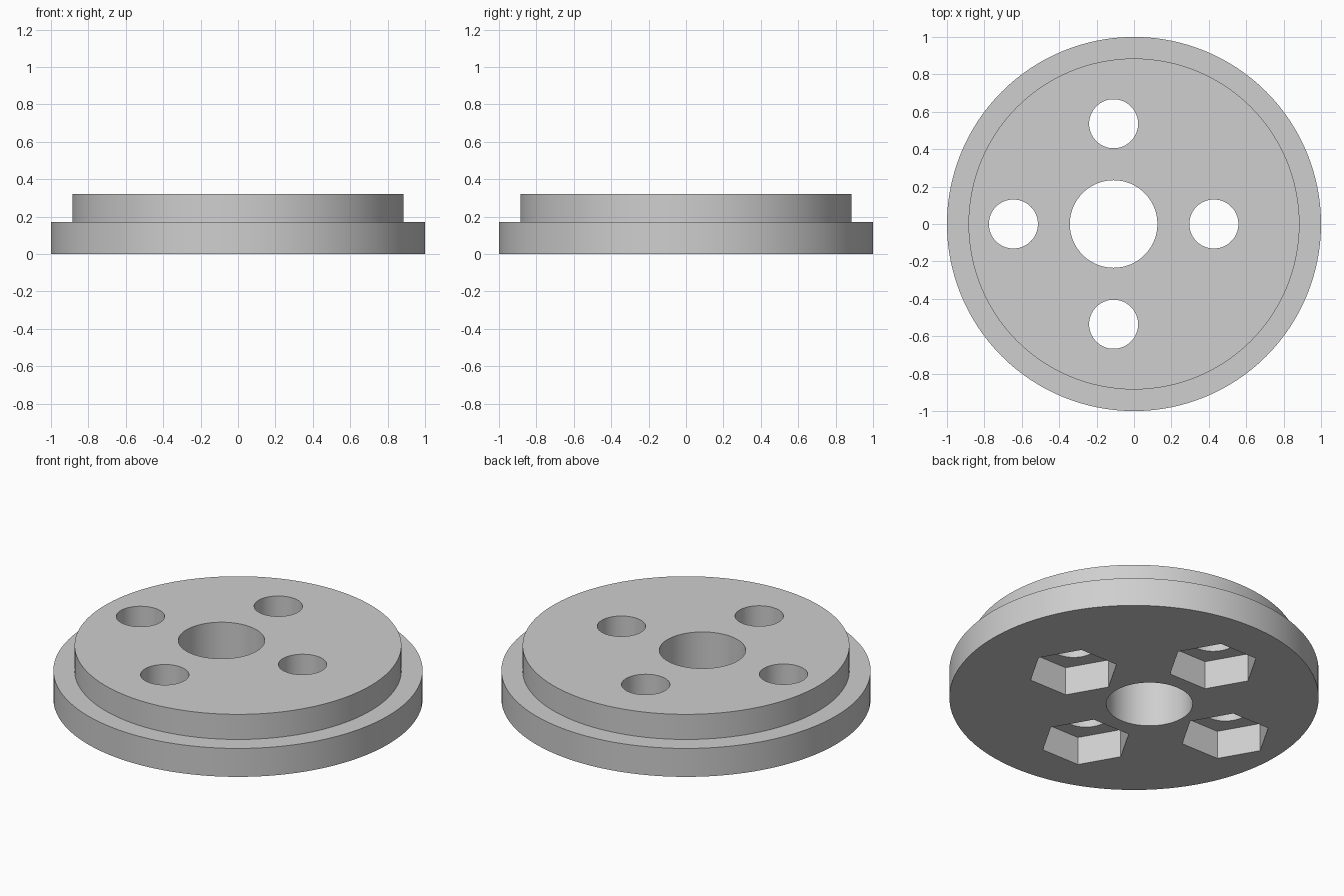
import bpy, bmesh, math
from mathutils import Vector

cube = bpy.data.objects.get("Cube")
if cube:
    bpy.data.objects.remove(cube, do_unlink=True)

FLANGE_Z, TOP_Z = 0.17, 0.32
RIM_R, STEP_R = 1.0, 0.885
HUB = Vector((-0.109, 0, 0))      # bore and bolt circle sit off centre
BOLT_CIRCLE = 0.536

grey = bpy.data.materials.new("light grey")
grey.use_nodes = True
grey.diffuse_color = (0.62, 0.62, 0.62, 1)
grey.node_tree.nodes["Principled BSDF"].inputs["Base Color"].default_value = grey.diffuse_color


def add_mesh(name, bm):
    bmesh.ops.recalc_face_normals(bm, faces=bm.faces)
    mesh = bpy.data.meshes.new(name)
    bm.to_mesh(mesh)
    bm.free()
    mesh.materials.append(grey)
    obj = bpy.data.objects.new(name, mesh)
    bpy.context.collection.objects.link(obj)
    return obj


def stepped_disc(name, rings, sides):
    """Stack of rings (radius, z) joined by quads and capped at both ends."""
    bm = bmesh.new()
    loops = []
    for radius, z in rings:
        angles = [math.tau * i / sides for i in range(sides)]
        loops.append([bm.verts.new((radius * math.cos(a), radius * math.sin(a), z)) for a in angles])
    for low, high in zip(loops, loops[1:]):
        for i in range(sides):
            j = (i + 1) % sides
            bm.faces.new((low[i], low[j], high[j], high[i]))
    bm.faces.new(loops[0])
    bm.faces.new(loops[-1])
    return add_mesh(name, bm)


def cut(body, name, radius, bottom, top, centre, sides):
    """Subtract an upright prism from the body."""
    cutter = stepped_disc(name, [(radius, bottom), (radius, top)], sides)
    cutter.location = centre
    cutter.hide_render = True
    mod = body.modifiers.new(name, 'BOOLEAN')
    mod.operation = 'DIFFERENCE'
    mod.solver = 'EXACT'
    mod.object = cutter
    bpy.context.view_layer.objects.active = body
    bpy.ops.object.modifier_apply(modifier=name)
    bpy.data.objects.remove(cutter, do_unlink=True)


# Flanged disc with a raised step
disc = stepped_disc("flanged_disc", [(RIM_R, 0), (RIM_R, FLANGE_Z), (STEP_R, FLANGE_Z), (STEP_R, TOP_Z)], 128)

# Central bore
cut(disc, "bore", 0.234, -0.1, 0.5, HUB, 96)

# Four bolt holes with hexagonal nut pockets underneath
for i in range(4):
    a = i * math.pi / 2
    spot = HUB + BOLT_CIRCLE * Vector((math.cos(a), math.sin(a), 0))
    cut(disc, "nut_pocket", 0.247, -0.1, FLANGE_Z - 0.001, spot, 6)
    cut(disc, "bolt_hole", 0.131, -0.1, 0.5, spot, 64)

# Smooth curved walls, crisp edges
bpy.ops.object.select_all(action='DESELECT')
disc.select_set(True)
bpy.context.view_layer.objects.active = disc
bpy.ops.object.shade_smooth_by_angle(angle=math.radians(30))
